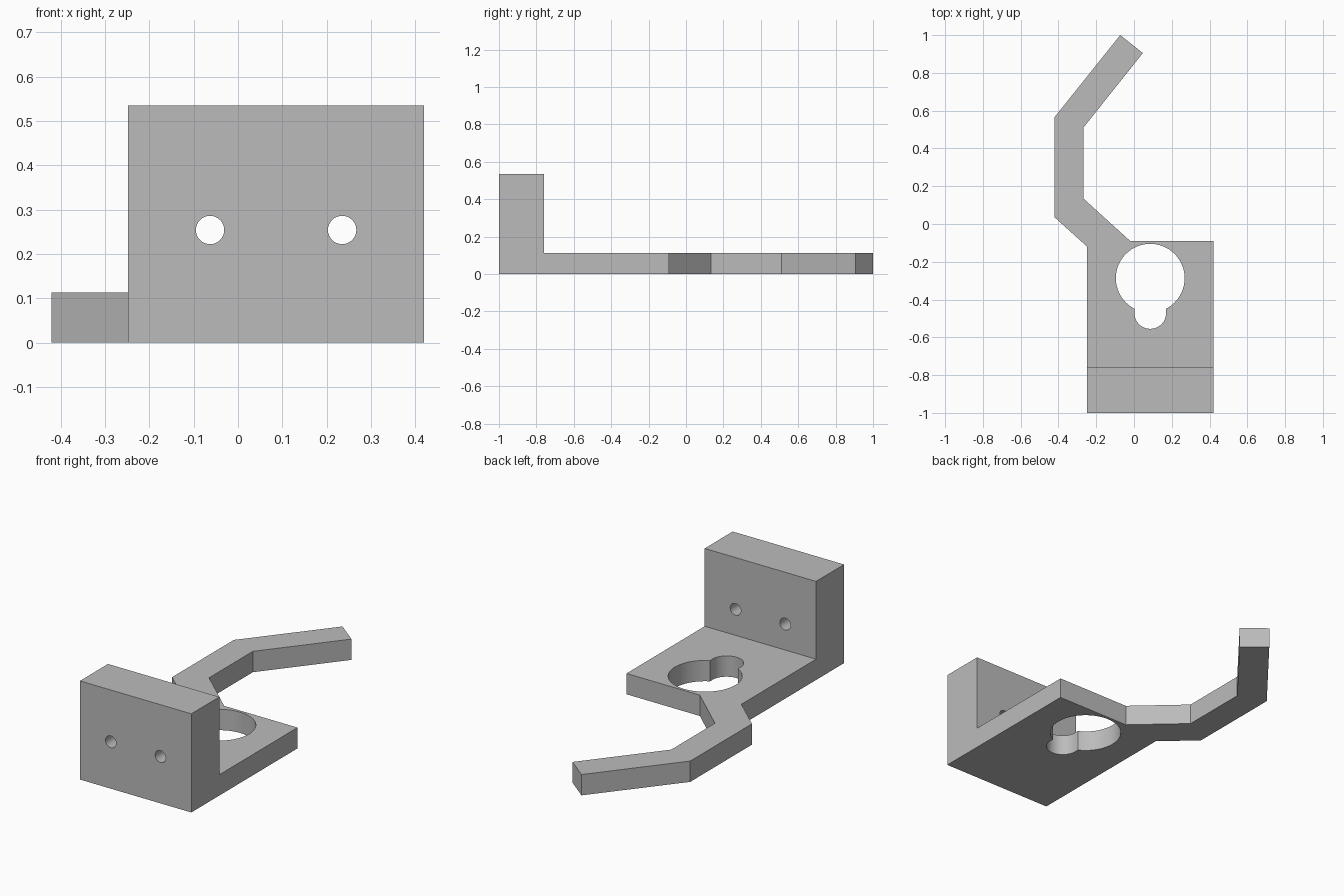
import bpy, bmesh, math
from mathutils import Matrix, Vector

if "Cube" in bpy.data.objects:
    bpy.data.objects.remove(bpy.data.objects["Cube"], do_unlink=True)

grey = bpy.data.materials.new("plain grey")
grey.use_nodes = True
colour = (0.5, 0.5, 0.5, 1)
grey.diffuse_color = colour
grey.node_tree.nodes["Principled BSDF"].inputs["Base Color"].default_value = colour


def prism(name, outline, low, high, turn=Matrix()):
    """Extrude a flat outline along z from low to high, then turn it."""
    bm = bmesh.new()
    face = bm.faces.new([bm.verts.new((x, y, low)) for x, y in outline])
    top = bmesh.ops.extrude_face_region(bm, geom=[face])["geom"]
    bmesh.ops.translate(bm, vec=(0, 0, high - low),
                        verts=[v for v in top if isinstance(v, bmesh.types.BMVert)])
    bmesh.ops.transform(bm, matrix=turn, verts=bm.verts)
    bmesh.ops.recalc_face_normals(bm, faces=bm.faces)
    mesh = bpy.data.meshes.new(name)
    bm.to_mesh(mesh)
    bm.free()
    mesh.materials.append(grey)
    obj = bpy.data.objects.new(name, mesh)
    bpy.context.collection.objects.link(obj)
    return obj


def arc(cx, cy, r, start, end, steps):
    angles = [start + (end - start) * i / steps for i in range(steps + 1)]
    return [(cx + r * math.cos(a), cy + r * math.sin(a)) for a in angles]


def combine(target, tool, operation):
    mod = target.modifiers.new(operation.lower(), 'BOOLEAN')
    mod.operation, mod.object, mod.solver = operation, tool, 'EXACT'
    bpy.context.view_layer.objects.active = target
    bpy.ops.object.modifier_apply(modifier=mod.name)
    bpy.data.objects.remove(tool, do_unlink=True)


LEFT, RIGHT, FRONT, WALL_BACK, PLATE_BACK = 0.42, -0.248, -1, -0.76, -0.09
THICK, TALL = 0.113, 0.535

# Base plate with the bent hook arm
bracket = prism("bracket", [
    (RIGHT, FRONT), (RIGHT, -0.12), (-0.421, 0.036), (-0.421, 0.565),
    (-0.073, 1), (0.047, 0.905), (-0.268, 0.51), (-0.268, 0.135),
    (-0.02, PLATE_BACK), (LEFT, PLATE_BACK), (LEFT, FRONT)], 0, THICK)

# Upright mounting wall
wall = prism("wall", [(RIGHT, FRONT), (LEFT, FRONT), (LEFT, WALL_BACK),
                      (RIGHT, WALL_BACK)], 0, TALL)
combine(bracket, wall, 'UNION')

# Keyhole: large circle running into a small rounded slot
cx, cy, big, small = 0.086, -0.287, 0.182, 0.084
a = math.asin(small / big)
keyhole = arc(cx, cy, big, a - math.pi / 2, 1.5 * math.pi - a, 56)
keyhole += arc(cx, -0.471, small, math.pi, 2 * math.pi, 24)
combine(bracket, prism("keyhole_cutter", keyhole, -0.1, 0.3), 'DIFFERENCE')

# Screw holes through the wall
upright = Matrix.Rotation(math.pi / 2, 4, 'X')
for x in (-0.063, 0.235):
    circle = arc(x, 0.254, 0.032, 0, 2 * math.pi, 32)[:-1]
    combine(bracket, prism("screw_cutter", circle, 0.6, 1.2, upright), 'DIFFERENCE')

# Smooth hole walls, crisp plate edges
bpy.ops.object.select_all(action='DESELECT')
bracket.select_set(True)
bpy.context.view_layer.objects.active = bracket
bpy.ops.object.shade_smooth_by_angle(angle=math.radians(30))
